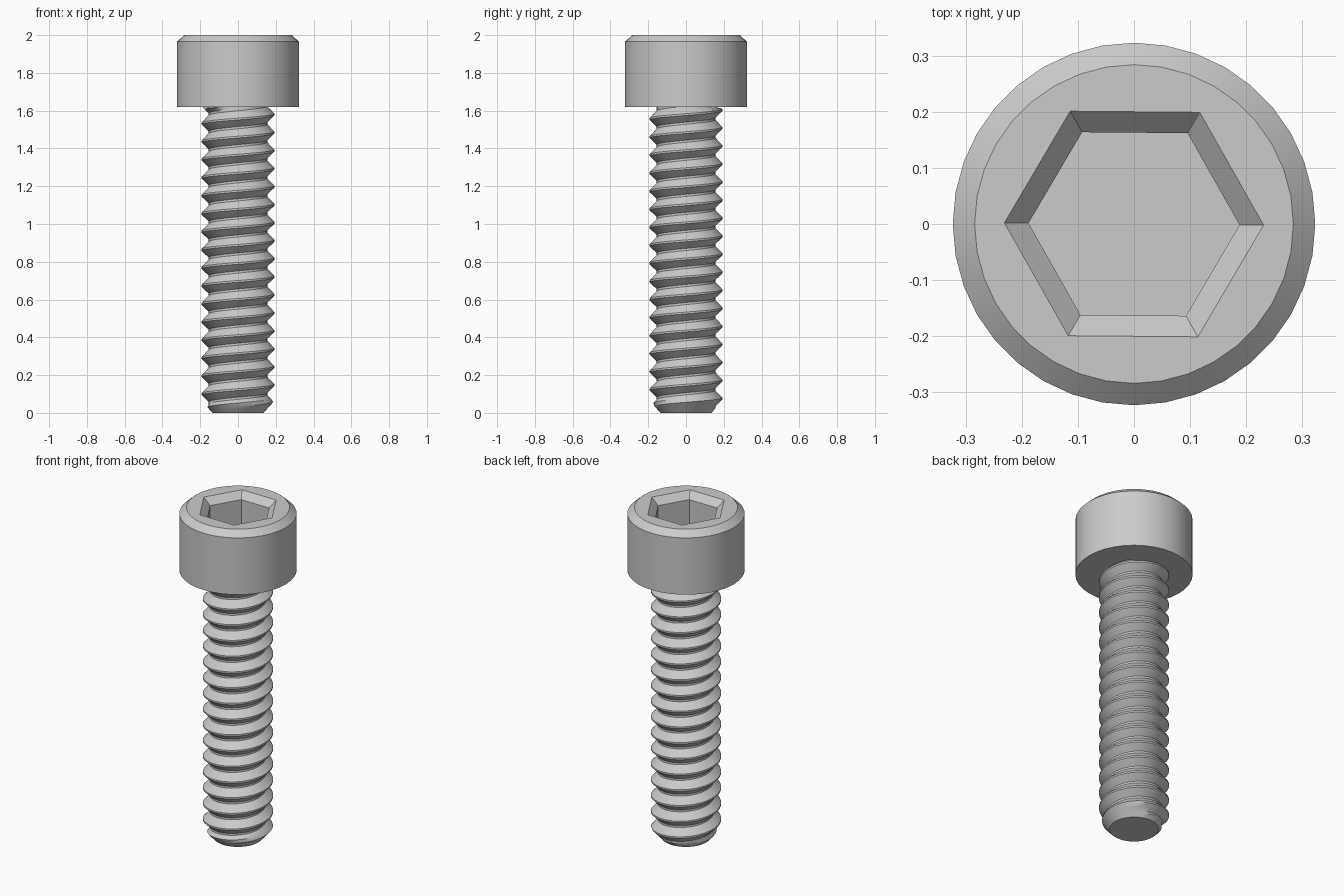
import bpy, bmesh, math

cube = bpy.data.objects.get("Cube")
if cube:
    bpy.data.objects.remove(cube)

SIDES = 36
HEAD_Z, TOP_Z = 1.62, 2.0
PITCH, CREST, ROOT = 0.0955, 0.193, 0.155
TIP_R = 0.135

steel = bpy.data.materials.new("steel_grey")
steel.use_nodes = True
grey = (0.6, 0.6, 0.6, 1)
steel.diffuse_color = grey
steel.node_tree.nodes["Principled BSDF"].inputs["Base Color"].default_value = grey


def ring(bm, radius, z, sides=SIDES, turn=0.0):
    return [bm.verts.new((radius * math.cos(turn + math.tau * i / sides),
                          radius * math.sin(turn + math.tau * i / sides), z))
            for i in range(sides)]


def bridge(bm, a, b):
    n = len(a)
    for i in range(n):
        bm.faces.new((a[i], a[(i + 1) % n], b[(i + 1) % n], b[i]))


def finish(bm, name):
    bmesh.ops.recalc_face_normals(bm, faces=bm.faces)
    mesh = bpy.data.meshes.new(name)
    bm.to_mesh(mesh)
    bm.free()
    mesh.materials.append(steel)
    obj = bpy.data.objects.new(name, mesh)
    bpy.context.collection.objects.link(obj)
    bpy.ops.object.select_all(action='DESELECT')
    obj.select_set(True)
    bpy.context.view_layer.objects.active = obj
    bpy.ops.object.shade_smooth_by_angle(angle=math.radians(30))
    return obj


# Head: chamfered cylinder with a countersunk hexagonal socket
bm = bmesh.new()
outer = [ring(bm, r, z) for r, z in
         ((0.15, HEAD_Z), (0.323, HEAD_Z), (0.323, 1.965), (0.284, TOP_Z))]
for low, high in zip(outer, outer[1:]):
    bridge(bm, low, high)
tilt = math.radians(-0.5)
socket = [ring(bm, r, z, 6, tilt) for r, z in
          ((0.231, TOP_Z), (0.188, 1.96), (0.188, 1.8))]
for high, low in zip(socket, socket[1:]):
    bridge(bm, high, low)
bm.faces.new(socket[-1])
# Top face: each hexagon side fans out to its share of the rim
rim, share = outer[-1], SIDES // 6
for k in range(6):
    arc = [rim[(k * share + j) % SIDES] for j in range(share + 1)]
    bm.faces.new(arc + [socket[0][(k + 1) % 6], socket[0][k]])
finish(bm, "socket_head")

# Shank: right-handed helical thread with a conical tip
PROFILE = ((0.0, ROOT), (0.12, ROOT), (0.3, (ROOT + CREST) / 2), (0.49, CREST),
           (0.59, CREST), (0.8, (ROOT + CREST) / 2))
STEPS = len(PROFILE)
TURNS = int(HEAD_Z / PITCH) + 4
PHASE = -2.0 * PITCH


def thread_point(column, row):
    turn, step = divmod(row, STEPS)
    part, radius = PROFILE[step]
    z = PHASE + PITCH * (turn + part + column / SIDES)
    if z >= HEAD_Z:
        z, radius = HEAD_Z, ROOT
    z = max(z, 0.0)
    radius = min(radius, TIP_R + 0.9 * z)
    a = math.tau * column / SIDES
    return radius * math.cos(a), radius * math.sin(a), z


bm = bmesh.new()
grid = [[bm.verts.new(thread_point(c, r)) for r in range(TURNS * STEPS)]
        for c in range(SIDES + 1)]
for left, right in zip(grid, grid[1:]):
    for r in range(TURNS * STEPS - 1):
        bm.faces.new((left[r], right[r], right[r + 1], left[r + 1]))
bmesh.ops.remove_doubles(bm, verts=bm.verts, dist=0.0003)
tip = [e for e in bm.edges if e.is_boundary and max(v.co.z for v in e.verts) < 0.001]
bmesh.ops.edgeloop_fill(bm, edges=tip)
finish(bm, "threaded_shank")
